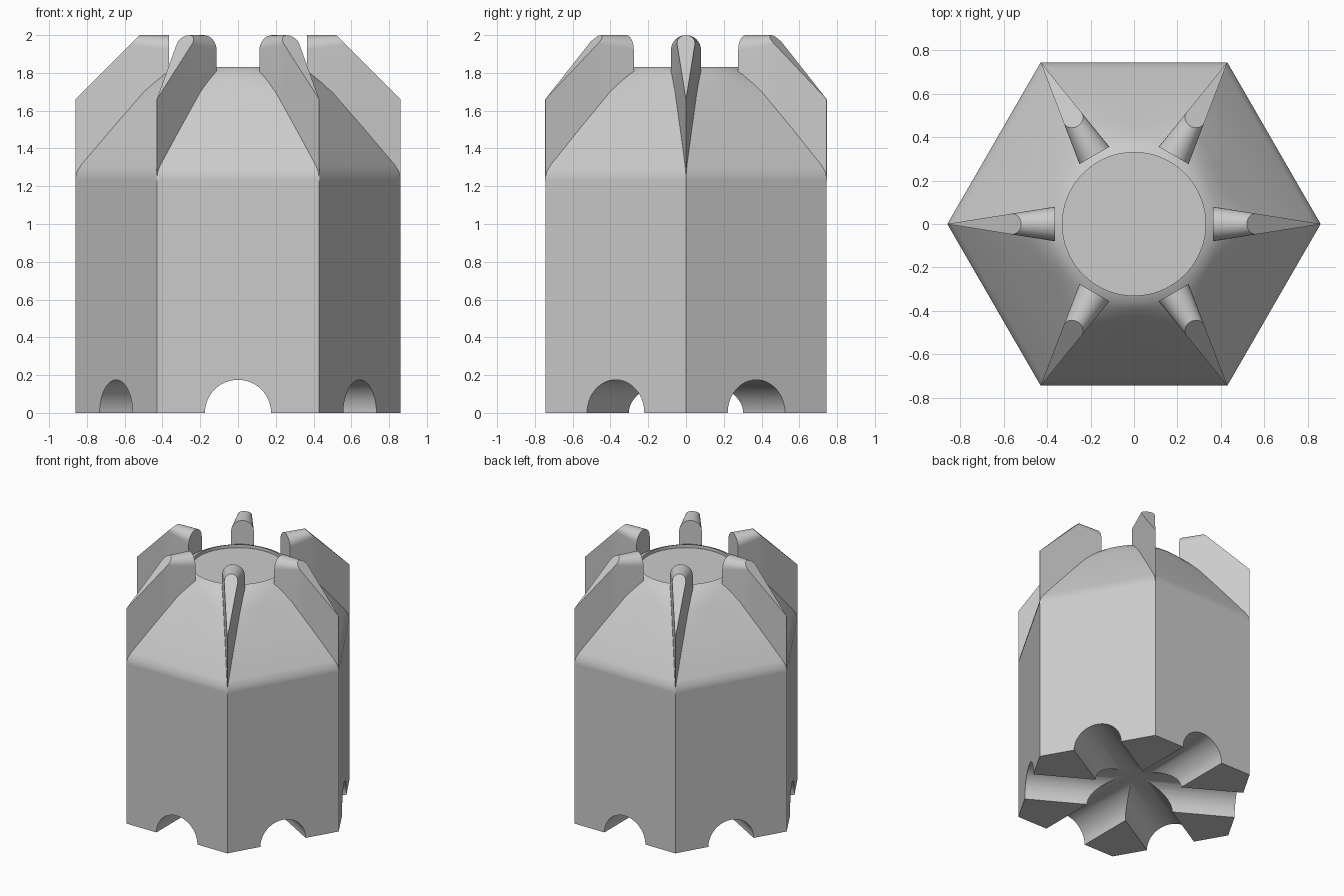
import bpy, bmesh, math
from mathutils import Vector, Matrix

cube = bpy.data.objects.get("Cube")
if cube:
    bpy.data.objects.remove(cube, do_unlink=True)

APOTHEM = 0.745
CORNER = APOTHEM / math.cos(math.pi / 6)
PER_SIDE = 12

grey = bpy.data.materials.new("plain grey")
grey.use_nodes = True
colour = (0.6, 0.6, 0.6, 1)
grey.diffuse_color = colour
grey.node_tree.nodes["Principled BSDF"].inputs["Base Color"].default_value = colour


def make_object(name, bm):
    bmesh.ops.recalc_face_normals(bm, faces=bm.faces)
    mesh = bpy.data.meshes.new(name)
    bm.to_mesh(mesh)
    bm.free()
    mesh.materials.append(grey)
    obj = bpy.data.objects.new(name, mesh)
    bpy.context.collection.objects.link(obj)
    return obj


def smooth(obj):
    bpy.ops.object.select_all(action='DESELECT')
    obj.select_set(True)
    bpy.context.view_layer.objects.active = obj
    bpy.ops.object.shade_smooth_by_angle(angle=math.radians(30))


def loft(bm, rings):
    """Skin closed rings of points and cap both ends."""
    loops = [[bm.verts.new(p) for p in ring] for ring in rings]
    n = len(loops[0])
    for a, b in zip(loops, loops[1:]):
        for i in range(n):
            j = (i + 1) % n
            bm.faces.new((a[i], a[j], b[j], b[i]))
    bm.faces.new(loops[0][::-1])
    bm.faces.new(loops[-1])


def hex_ring(apothem, z, roundness):
    """Hexagon with corners on the x axis, blending to a circle."""
    points = []
    for side in range(6):
        a = Vector((math.cos(side * math.pi / 3), math.sin(side * math.pi / 3), 0))
        b = Matrix.Rotation(math.pi / 3, 3, 'Z') @ a
        for k in range(PER_SIDE):
            p = a.lerp(b, k / PER_SIDE) / math.cos(math.pi / 6)
            p = p.lerp(p.normalized(), roundness) * apothem
            points.append((p.x, p.y, z))
    return points


# Hexagonal body, domed shoulder and shallow round recess on top
profile = [
    (APOTHEM, 0, 0), (APOTHEM, 1.235, 0), (APOTHEM, 1.245, 0),
    (0.738, 1.28, 0), (0.72, 1.315, 0), (0.59, 1.51, 0), (0.46, 1.70, 0),
    (0.425, 1.75, 0.3), (0.39, 1.79, 0.6), (0.36, 1.817, 0.9),
    (0.33, 1.83, 1), (0.33, 1.805, 1),
]
bm = bmesh.new()
loft(bm, [hex_ring(*row) for row in profile])
body = make_object("body", bm)

# Three round channels crossing under the base
for i in range(3):
    bm = bmesh.new()
    turn = Matrix.Rotation(math.radians(30 + 60 * i), 4, 'Z') @ Matrix.Rotation(math.pi / 2, 4, 'Y')
    bmesh.ops.create_cone(bm, cap_ends=True, segments=64, radius1=0.175,
                          radius2=0.175, depth=2.4, matrix=turn)
    cutter = make_object("channel_cutter", bm)
    cutter.hide_render = True
    mod = body.modifiers.new("channel", 'BOOLEAN')
    mod.operation = 'DIFFERENCE'
    mod.solver = 'EXACT'
    mod.object = cutter
    bpy.ops.object.select_all(action='DESELECT')
    body.select_set(True)
    bpy.context.view_layer.objects.active = body
    bpy.ops.object.modifier_apply(modifier=mod.name)
    bpy.data.objects.remove(cutter, do_unlink=True)
smooth(body)


def fin_section(r, half):
    """Upright strip with a fully rounded top."""
    points = [(r, -half, 1.23), (r, half, 1.23)]
    for k in range(17):
        t = math.pi * k / 16
        points.append((r, half * math.cos(t), 2 - half + half * math.sin(t)))
    return points


# Six wedge fins, rounded on top and chamfered on the outside
for i in range(6):
    bm = bmesh.new()
    steps = 6
    inner = 0.365
    loft(bm, [fin_section(inner + (CORNER - inner) * k / steps,
                          0.079 * (1 - k / steps) + 0.0004)
              for k in range(steps + 1)])
    cut = bmesh.ops.bisect_plane(bm, geom=bm.verts[:] + bm.edges[:] + bm.faces[:],
                                 plane_co=(CORNER, 0, 1.66), plane_no=(1, 0, 1),
                                 clear_outer=True)
    rim = [e for e in cut["geom_cut"] if isinstance(e, bmesh.types.BMEdge)]
    bmesh.ops.contextual_create(bm, geom=rim)
    bmesh.ops.rotate(bm, verts=bm.verts, matrix=Matrix.Rotation(i * math.pi / 3, 3, 'Z'))
    smooth(make_object("fin_%d" % (i + 1), bm))
